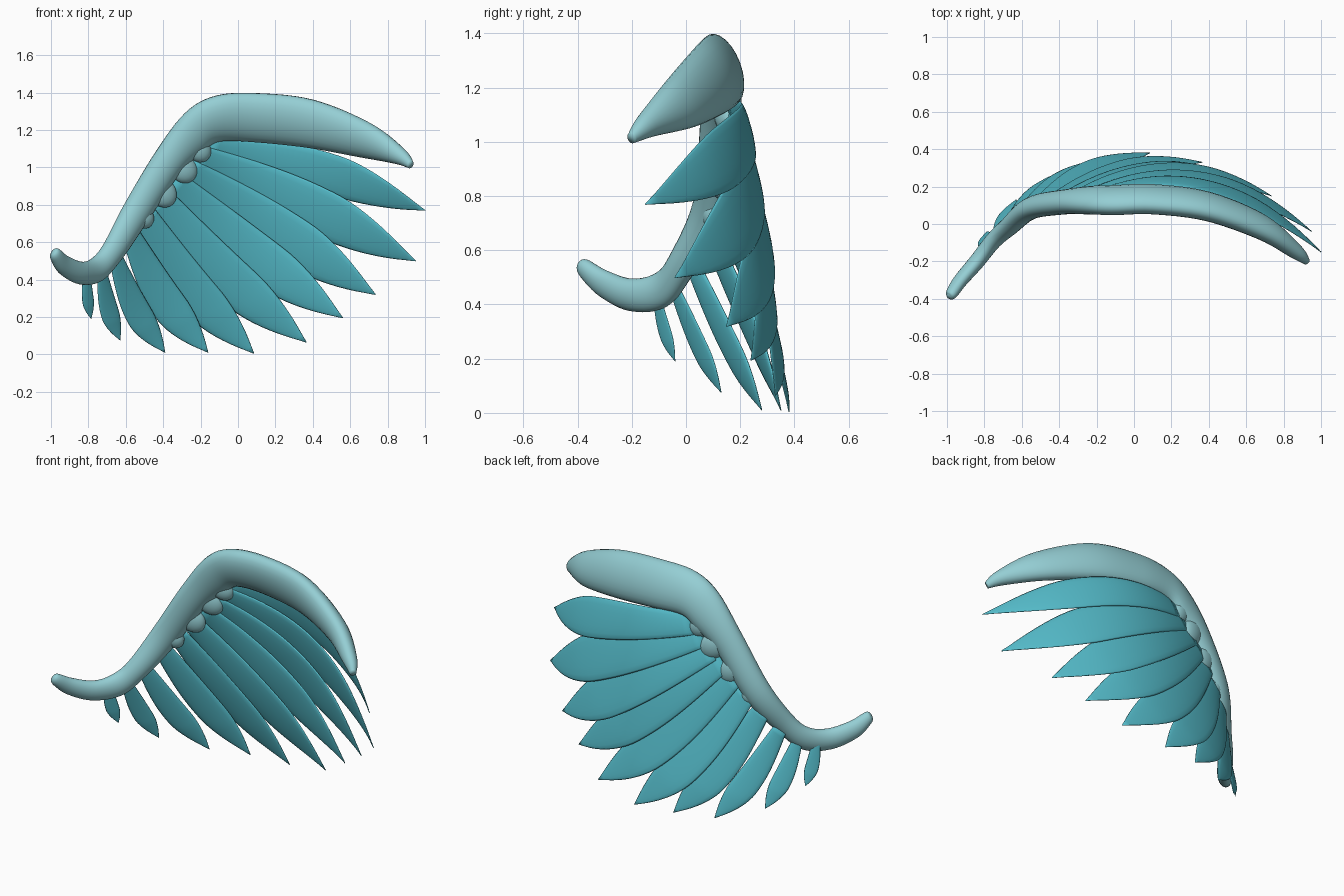
import bpy, bmesh, math
from mathutils import Vector as V

if "Cube" in bpy.data.objects:
    bpy.data.objects.remove(bpy.data.objects["Cube"])


def material(name, rgb):
    m = bpy.data.materials.new(name)
    m.diffuse_color = (*rgb, 1)
    m.use_nodes = True
    m.node_tree.nodes["Principled BSDF"].inputs["Base Color"].default_value = m.diffuse_color
    return m


ARM = material("pale teal", (0.30, 0.62, 0.66))
FEATHER = material("deep teal", (0.09, 0.50, 0.59))


def loft(name, rings, mat):
    """Skin a list of closed rings and cap both ends."""
    bm = bmesh.new()
    rows = [[bm.verts.new(p) for p in r] for r in rings]
    n = len(rows[0])
    for a, b in zip(rows, rows[1:]):
        for i in range(n):
            j = (i + 1) % n
            bm.faces.new((a[i], a[j], b[j], b[i]))
    bm.faces.new(rows[0])
    bm.faces.new(rows[-1])
    bmesh.ops.recalc_face_normals(bm, faces=bm.faces[:])
    me = bpy.data.meshes.new(name)
    bm.to_mesh(me)
    bm.free()
    me.materials.append(mat)
    ob = bpy.data.objects.new(name, me)
    bpy.context.collection.objects.link(ob)
    me.shade_smooth()
    return ob


def spline(a, b, c, d, t):
    return 0.5 * (2 * b + (c - a) * t + (2 * a - 5 * b + 4 * c - d) * t * t
                  + (3 * b - a - 3 * c + d) * t ** 3)


# Wing arm: upper edge point, lower edge point, half thickness
sections = [
    ((-.985, -.390, .555), (-1.00, -.390, .530), .012),
    ((-.960, -.375, .565), (-.995, -.375, .500), .030),
    ((-.910, -.300, .525), (-.950, -.310, .430), .037),
    ((-.830, -.200, .495), (-.850, -.200, .375), .042),
    ((-.770, -.100, .520), (-.735, -.080, .390), .045),
    ((-.710, -.030, .600), (-.630, .000, .500), .050),
    ((-.600, .060, .810), (-.500, .110, .690), .060),
    ((-.440, .090, 1.08), (-.310, .145, .970), .065),
    ((-.280, .085, 1.29), (-.190, .170, 1.08), .068),
    ((-.120, .080, 1.38), (-.100, .175, 1.14), .070),
    ((.100, .085, 1.395), (.100, .180, 1.135), .070),
    ((.400, .050, 1.36), (.380, .140, 1.105), .070),
    ((.700, -.060, 1.235), (.660, .030, 1.055), .062),
    ((.880, -.165, 1.10), (.840, -.120, 1.02), .042),
    ((.935, -.205, 1.03), (.915, -.200, .995), .018),
]
S = [(V(u), V(l), h) for u, l, h in sections]
samples = []
for i in range(len(S) - 1):
    q = [S[max(0, min(len(S) - 1, i + k))] for k in (-1, 0, 1, 2)]
    for s in range(6):
        samples.append([spline(*[p[c] for p in q], s / 6) for c in range(3)])
samples.append(list(S[-1]))
centres = [(u + l) / 2 for u, l, h in samples]
rings = []
for i, (u, l, h) in enumerate(samples):
    tangent = centres[min(i + 1, len(centres) - 1)] - centres[max(i - 1, 0)]
    major = (u - l) / 2
    minor = tangent.cross(major).normalized() * h
    rings.append([centres[i] + major * math.cos(a) + minor * math.sin(a)
                  for a in (math.tau * k / 24 for k in range(24))])
loft("wing_arm", rings, ARM)

# Feathers: root, tip, backward bulge, sideways bend, half width
feathers = [
    ((-.16, .17, 1.10), (1.00, -.15, .77), .19, .05, .115),
    ((-.22, .16, 1.05), (.95, -.04, .50), .18, .02, .135),
    ((-.28, .16, .98), (.735, .15, .32), .13, .00, .135),
    ((-.35, .15, .92), (.56, .24, .195), .10, -.03, .125),
    ((-.42, .14, .84), (.365, .33, .065), .06, -.045, .12),
    ((-.50, .12, .75), (.085, .38, .005), .04, -.045, .11),
    ((-.58, .09, .65), (-.16, .35, .01), .03, -.04, .095),
    ((-.66, .03, .53), (-.39, .28, .01), .02, -.035, .075),
    ((-.73, -.04, .45), (-.63, .13, .075), .01, -.02, .055),
    ((-.81, -.11, .44), (-.785, -.04, .19), .00, -.01, .038),
]


def midline(i, t):
    root, tip, bulge = feathers[i][:3]
    return V(root).lerp(V(tip), t) + V((0, bulge * 4 * t * (1 - t), 0))


def width(t):
    if t < .6:
        return .55 + .45 * math.sin(t / .6 * math.pi / 2)
    return max(.02, 1 - ((t - .6) / .4) ** 1.8)


for i, (root, tip, bulge, bend, half) in enumerate(feathers):
    rings = []
    for k in range(25):
        t = k / 24
        along = (midline(i, t + .01) - midline(i, t - .01)).normalized()
        side = midline(max(i - 1, 0), t) - midline(min(i + 1, len(feathers) - 1), t)
        side = (side - along * side.dot(along)).normalized()
        back = side.cross(along)
        w = half * width(t)
        thick = .013 * min(1, .15 + 3 * (1 - t)) * min(1, half / .08)
        c = midline(i, t) + side * bend * math.sin(math.pi * t)
        # lower edge sits further back so the feathers overlap like shingles
        rings.append([c + (side * w - back * w * .14) * math.cos(a)
                      + back * thick * math.sin(a)
                      for a in (math.tau * j / 16 for j in range(16))])
    loft(f"feather_{i + 1}", rings, FEATHER)

# Fleshy lobes where the large feathers leave the arm
for i, (pos, r) in enumerate([((-.215, .15, 1.10), .065), ((-.30, .15, 1.00), .075),
                              ((-.41, .13, .87), .075), ((-.515, .10, .74), .06)]):
    bpy.ops.mesh.primitive_uv_sphere_add(segments=20, ring_count=12, radius=1,
                                         location=pos)
    ob = bpy.context.object
    ob.name = f"feather_root_lobe_{i + 1}"
    ob.scale = (r * 1.25, .045, r)
    ob.rotation_euler = (0, math.radians(45), math.radians(15))
    ob.data.materials.append(ARM)
    ob.data.shade_smooth()
